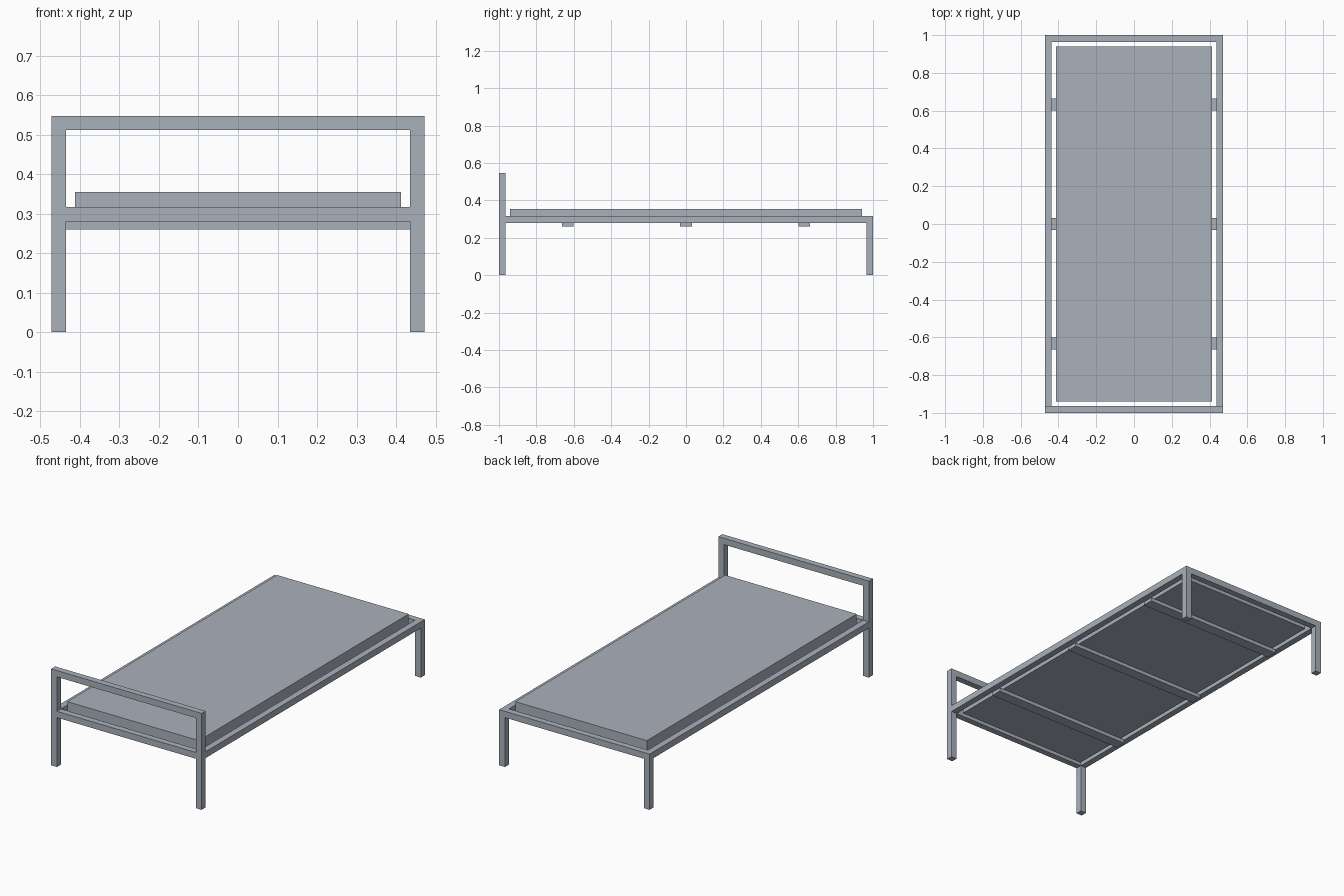
import bpy
import bmesh
from mathutils import Vector

default = bpy.data.objects.get("Cube")
if default:
    bpy.data.objects.remove(default, do_unlink=True)

grey = bpy.data.materials.new("cool_grey")
grey.use_nodes = True
colour = (0.40, 0.44, 0.50, 1)
grey.diffuse_color = colour
grey.node_tree.nodes["Principled BSDF"].inputs["Base Color"].default_value = colour


def box(name, low, high):
    """Flat-faced box between two opposite corners."""
    low, high = Vector(low), Vector(high)
    bm = bmesh.new()
    bmesh.ops.create_cube(bm, size=1)
    for v in bm.verts:
        v.co = (low + high) / 2 + v.co * (high - low)
    mesh = bpy.data.meshes.new(name)
    bm.to_mesh(mesh)
    bm.free()
    mesh.materials.append(grey)
    obj = bpy.data.objects.new(name, mesh)
    bpy.context.collection.objects.link(obj)
    return obj


HALF_W, HALF_L = 0.472, 1.0      # outer frame
BAR = 0.036                      # square tube thickness
RAIL_LOW, RAIL_TOP = 0.28, 0.316
HEAD_TOP = 0.547
IN_W, IN_L = HALF_W - BAR, HALF_L - BAR

# Legs and side rails
for side, s in (("left", 1), ("right", -1)):
    x0, x1 = sorted((s * IN_W, s * HALF_W))
    box(f"{side}_head_post", (x0, -HALF_L, 0), (x1, -IN_L, HEAD_TOP))
    box(f"{side}_foot_leg", (x0, IN_L, 0), (x1, HALF_L, RAIL_TOP))
    box(f"{side}_rail", (x0, -IN_L, RAIL_LOW), (x1, IN_L, RAIL_TOP))

# Cross rails and headboard bar
box("head_rail", (-IN_W, -HALF_L, RAIL_LOW), (IN_W, -IN_L, RAIL_TOP))
box("foot_rail", (-IN_W, IN_L, RAIL_LOW), (IN_W, HALF_L, RAIL_TOP))
box("headboard_bar", (-IN_W, -HALF_L, HEAD_TOP - BAR), (IN_W, -IN_L, HEAD_TOP))

# Support slats under the mattress
for name, y in (("head", -0.633), ("middle", 0), ("foot", 0.633)):
    box(f"{name}_slat", (-IN_W, y - 0.031, 0.26), (IN_W, y + 0.031, RAIL_LOW))

# Mattress resting on the slats
box("mattress", (-0.413, -0.94, RAIL_LOW), (0.413, 0.94, 0.354))
